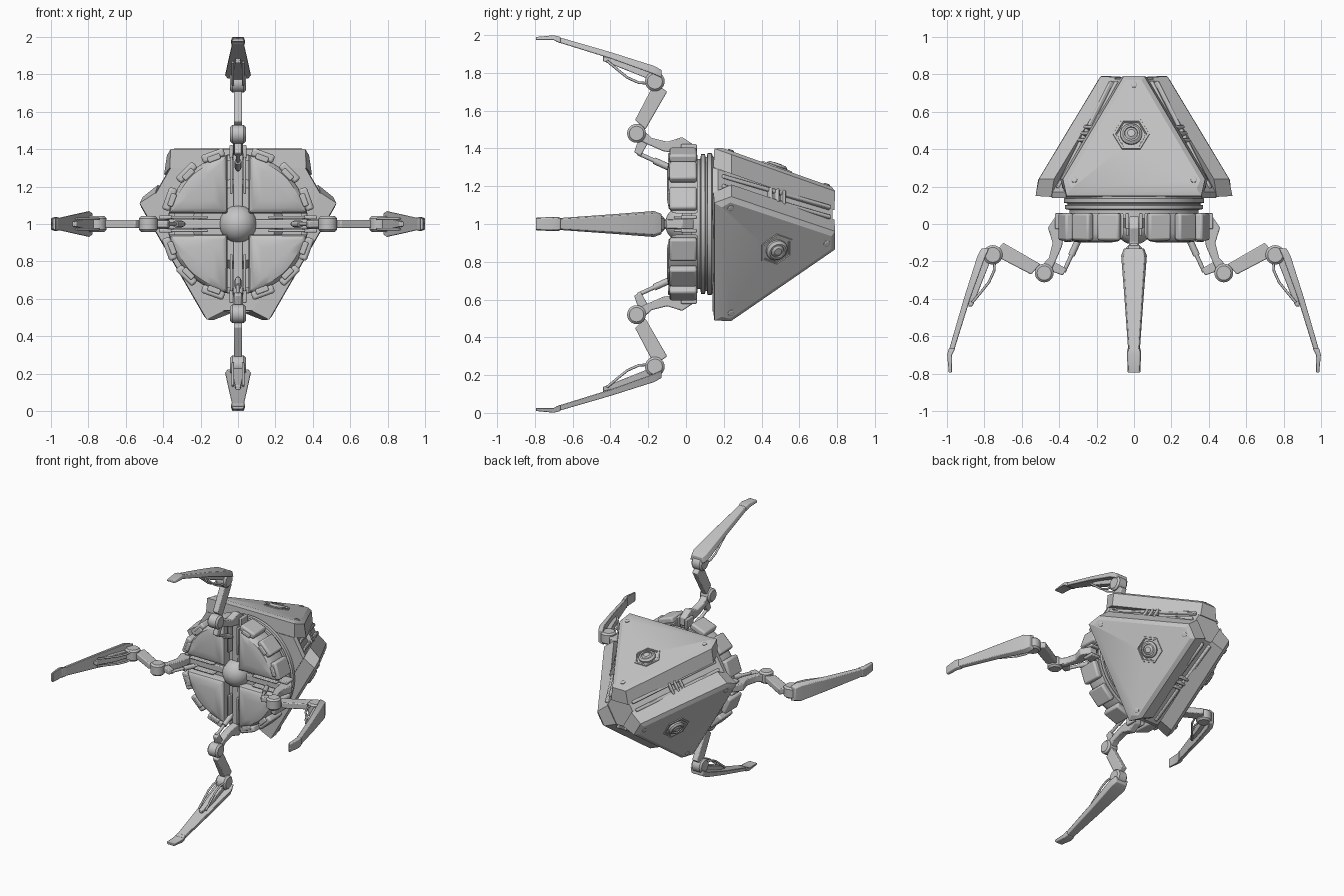
import bpy, bmesh
from math import sin, cos, pi, radians, atan
from mathutils import Matrix, Vector

cube = bpy.data.objects.get("Cube")
if cube:
    bpy.data.objects.remove(cube, do_unlink=True)

grey = bpy.data.materials.new("plain grey")
grey.use_nodes = True
grey.diffuse_color = (0.55, 0.55, 0.55, 1)
grey.node_tree.nodes["Principled BSDF"].inputs["Base Color"].default_value = (0.55, 0.55, 0.55, 1)

T = Matrix.Translation
CENTRE = T((0, 0, 1))
AXIS = CENTRE @ Matrix.Rotation(-pi / 2, 4, "X")   # local z runs backwards along y
made = []


def spin(degrees):
    return CENTRE @ Matrix.Rotation(radians(degrees), 4, "Y")


def place(name, data, matrix, bevel=0):
    ob = bpy.data.objects.new(name, data)
    bpy.context.collection.objects.link(ob)
    data.materials.append(grey)
    ob.matrix_world = matrix
    if bevel:
        mod = ob.modifiers.new("Bevel", "BEVEL")
        mod.width, mod.segments, mod.limit_method = bevel, 2, "ANGLE"
    made.append(ob)
    return ob


def loft(name, loops, matrix, bevel=0):
    """Skin a stack of equal-length loops and cap both ends."""
    bm = bmesh.new()
    rows = [[bm.verts.new(p) for p in loop] for loop in loops]
    n = len(rows[0])
    for a, b in zip(rows, rows[1:]):
        for i in range(n):
            j = (i + 1) % n
            bm.faces.new((a[i], a[j], b[j], b[i]))
    bm.faces.new(rows[0])
    bm.faces.new(rows[-1])
    bmesh.ops.recalc_face_normals(bm, faces=bm.faces)
    mesh = bpy.data.meshes.new(name)
    bm.to_mesh(mesh)
    bm.free()
    return place(name, mesh, matrix, bevel)


def turned(name, profile, matrix, sides=24):
    """Round solid from (radius, height) pairs."""
    return loft(name, [[(r * cos(2 * pi * i / sides), r * sin(2 * pi * i / sides), h)
                        for i in range(sides)] for r, h in profile], matrix)


def prism(name, outline, half, matrix, bevel=0.006):
    return loft(name, [[(x, y, t) for x, y in outline] for t in (-half, half)], matrix, bevel)


def box(name, size, matrix, bevel=0.006):
    x, y, z = (s / 2 for s in size)
    return prism(name, [(-x, -y), (x, -y), (x, y), (-x, y)], z, matrix, bevel)


def rod(name, points, radius, matrix):
    curve = bpy.data.curves.new(name, "CURVE")
    curve.dimensions = "3D"
    curve.bevel_depth, curve.bevel_resolution, curve.use_fill_caps = radius, 2, True
    spline = curve.splines.new("POLY")
    spline.points.add(len(points) - 1)
    for p, co in zip(spline.points, points):
        p.co = (*co, 1)
    place(name, curve, matrix)


# --- Rear shell: tapered core with three thick armour plates ---
SLOPE = 0.354


def face_z(y):
    return 0.4 - SLOPE * (y - 0.2)


def plate_loop(half, depth):
    pts = half + [(-x, y) for x, y in reversed(half)]
    return [(x, y, face_z(y) - depth) for x, y in pts]


def core_loop(x, y, z):
    return [Matrix.Rotation(k * 2 * pi / 3, 3, "Y") @ Vector((s * x, y, z))
            for k in range(3) for s in (-1, 1)]


loft("shell_core", [core_loop(0.36, 0.14, 0.30), core_loop(0.37, 0.17, 0.29),
                    core_loop(0.07, 0.775, 0.085)], CENTRE)

for k in range(3):
    turn = spin(120 * k)
    plate = loft("armour_plate", [
        plate_loop([(0.365, 0.145), (0.395, 0.24), (0.07, 0.785)], 0.12),
        plate_loop([(0.36, 0.15), (0.38, 0.24), (0.055, 0.79)], 0.018),
        plate_loop([(0.335, 0.19), (0.355, 0.235), (0.04, 0.77)], 0)], turn)

    def on_face(x, y):
        return turn @ T((x, y, face_z(y))) @ Matrix.Rotation(-atan(SLOPE), 4, "X")

    # Hexagonal socket with a round knob
    spot = on_face(-0.015, 0.48)
    cutter = turned("socket_cutter", [(0.07, -0.03), (0.085, 0.03)], spot, 6)
    cutter.hide_render = True
    cutter.hide_set(True)
    made.remove(cutter)
    cut = plate.modifiers.new("Socket", "BOOLEAN")
    cut.operation, cut.object, cut.solver = "DIFFERENCE", cutter, "EXACT"
    turned("socket_rim", [(0.085, -0.005), (0.1, -0.005), (0.097, 0.006), (0.084, 0.006),
                          (0.08, -0.005)], spot, 6).data.polygons[0].select = False
    turned("socket_knob", [(0.058, -0.035), (0.058, 0.008), (0.045, 0.02), (0.036, 0.02),
                           (0.034, 0.012), (0.02, 0.022)], spot)
    for x, y in ((-0.32, 0.237), (0.32, 0.237), (0, 0.745)):
        turned("plate_bolt", [(0.017, -0.01), (0.017, 0.004), (0.012, 0.007)], on_face(x, y), 12)

    # Rails and ribs in the groove between plates
    groove = spin(60 + 120 * k) @ T((0, 0.475, 0.284)) @ Matrix.Rotation(-radians(30), 4, "X")
    for x in (-0.03, 0.03):
        box("groove_rail", (0.022, 0.66, 0.03), groove @ T((x, 0, 0)))
    for y in (-0.04, 0, 0.04):
        box("groove_rib", (0.085, 0.018, 0.05), groove @ T((0, y, 0.002)))

# --- Round collar and front hub ---
turned("collar", [(0.3, 0.03), (0.345, 0.03), (0.345, 0.075), (0.37, 0.08), (0.37, 0.1),
                  (0.355, 0.104), (0.355, 0.11), (0.375, 0.114), (0.375, 0.136),
                  (0.36, 0.142), (0.34, 0.16)], AXIS, 64)
turned("hub_core", [(0.2, -0.02), (0.25, 0.04)], AXIS, 32)
turned("hub_dome", [(0.1 * max(sin(a * pi / 16), 0.01), -0.01 - 0.1 * cos(a * pi / 16))
                    for a in range(17)], AXIS, 32)


def panel_loop(shrink, y):
    start = 0.15
    pts = [(0.055, 0.055)] + [(0.375 * cos(a), 0.375 * sin(a)) for a in
                              (start + (pi / 2 - 2 * start) * i / 14 for i in range(15))]
    return [(0.2 + (x - 0.2) * shrink, y, 0.2 + (z - 0.2) * shrink) for x, z in pts]


for k in range(4):
    turn = spin(90 * k)
    loft("front_panel", [panel_loop(s, y) for s, y in
                         ((0.97, 0.06), (1, 0.05), (1, -0.05), (0.95, -0.075),
                          (0.8, -0.092), (0.5, -0.1))], turn)
    for a in (20, 45, 70):
        box("rim_block", (0.045, 0.145, 0.125),
            spin(90 * k + a) @ T((0.389, -0.015, 0)), 0.012)
        box("rim_clip", (0.03, 0.03, 0.07), spin(90 * k + a) @ T((0.375, -0.08, 0)))

# --- Four legs: local x points outward, z runs across the leg ---
for k in range(4):
    leg = spin(90 * k)
    box("leg_beam", (0.3, 0.05, 0.05), leg @ T((0.24, -0.01, 0)))
    for t in (-0.036, 0.036):
        box("beam_cheek", (0.2, 0.07, 0.014), leg @ T((0.26, -0.03, t)))
        box("mount_cheek", (0.075, 0.085, 0.02), leg @ T((0.385, 0.015, t)))
    prism("leg_arm", [(0.36, 0.04), (0.42, 0.04), (0.46, -0.02), (0.435, -0.1), (0.455, -0.18),
                      (0.5, -0.23), (0.46, -0.28), (0.42, -0.2), (0.385, -0.12)], 0.026, leg)
    # Piston beside the arm
    rod("piston_rod", [(0.29, -0.07, 0), (0.375, -0.255, 0)], 0.011, leg)
    rod("piston_sleeve", [(0.3, -0.09, 0), (0.335, -0.168, 0)], 0.018, leg)
    prism("piston_bracket", [(0.36, -0.24), (0.38, -0.275), (0.45, -0.25), (0.43, -0.2)],
          0.018, leg)
    for x, y, r in ((0.48, -0.262, 0.05), (0.755, -0.165, 0.052)):
        turned("leg_joint", [(r - 0.012, -0.042), (r, -0.03), (r, 0.03), (r - 0.012, 0.042)],
               leg @ T((x, y, 0)))
    prism("leg_link", [(0.55, -0.27), (0.75, -0.165), (0.7, -0.1), (0.5, -0.215)], 0.022, leg)

    # Claw blade, foot and inner fin, as (outward, y, half width, half thickness)
    def blade(name, sections):
        loft(name, [[(x - h, y, -w), (x - h, y, w), (x + h, y, w * 0.8), (x + h, y, -w * 0.8)]
                    for x, y, w, h in sections], leg, 0.004)

    blade("claw_blade", [(0.795, -0.13, 0.055, 0.02), (0.815, -0.17, 0.07, 0.022),
                         (0.893, -0.4, 0.052, 0.017), (0.98, -0.69, 0.031, 0.014)])
    blade("claw_foot", [(0.973, -0.665, 0.036, 0.017), (0.986, -0.7, 0.039, 0.013),
                        (0.982, -0.795, 0.035, 0.008)])
    blade("claw_fin", [(0.785, -0.18, 0.025, 0.025), (0.83, -0.3, 0.028, 0.022),
                       (0.875, -0.44, 0.015, 0.012)])
    for t in (-0.028, 0.028):
        rod("claw_cable", [(0.745, -0.2, t), (0.748, -0.25, t), (0.775, -0.31, t),
                           (0.815, -0.36, t), (0.865, -0.42, t)], 0.007, leg)

# --- Shading ---
bpy.ops.object.select_all(action="DESELECT")
for ob in made:
    if ob.type == "MESH":
        ob.select_set(True)
        bpy.context.view_layer.objects.active = ob
bpy.ops.object.shade_smooth_by_angle(angle=radians(30))
